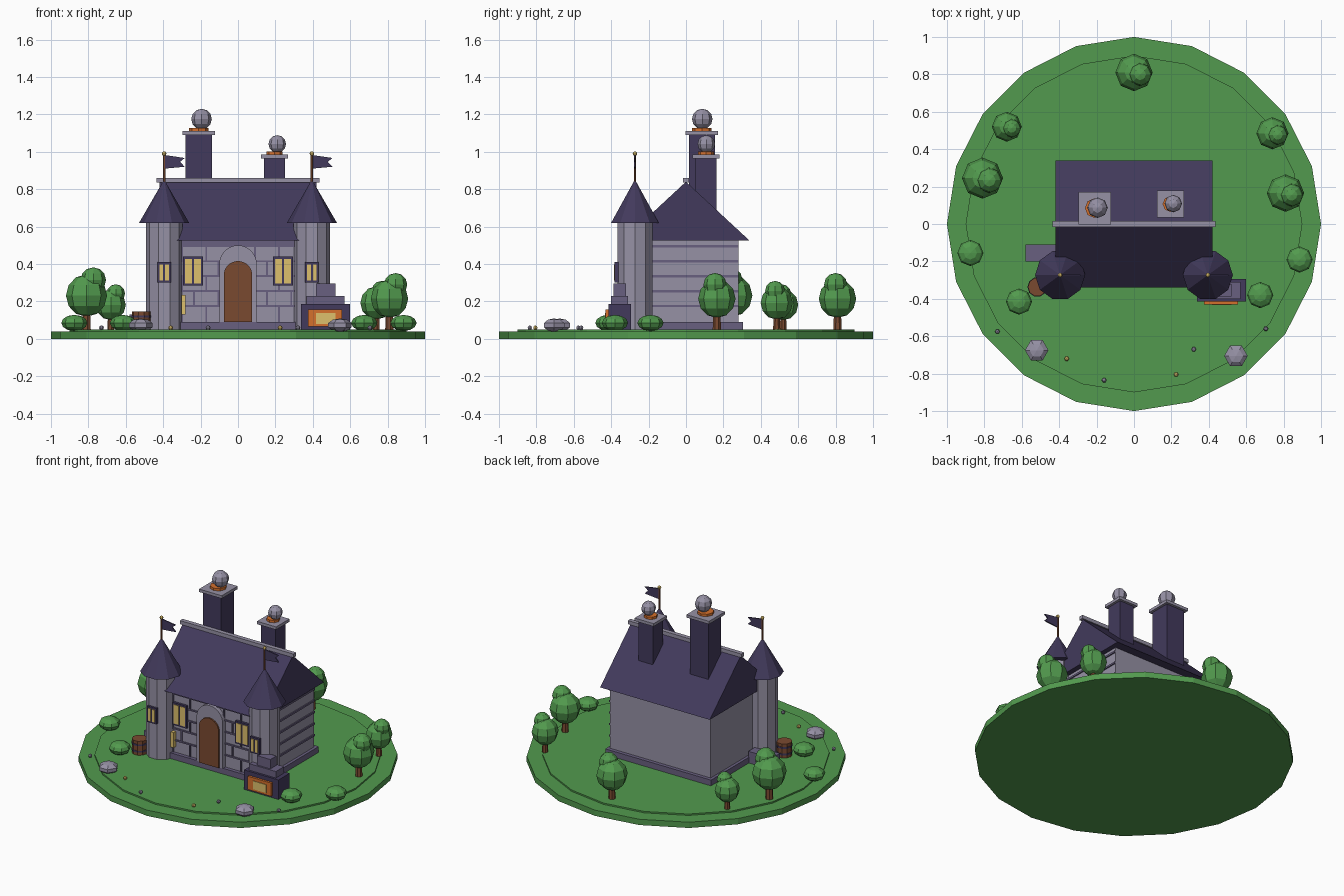
import bpy, bmesh
from math import pi, cos, sin
from mathutils import Matrix, Vector

cube = bpy.data.objects.get("Cube")
if cube:
    bpy.data.objects.remove(cube, do_unlink=True)


def material(name, code):
    rgb = [int(code[i:i + 2], 16) / 255 for i in (0, 2, 4)]
    col = [c / 12.92 if c < 0.04 else ((c + 0.055) / 1.055) ** 2.4 for c in rgb] + [1]
    m = bpy.data.materials.new(name)
    m.use_nodes = True
    m.diffuse_color = col
    m.node_tree.nodes["Principled BSDF"].inputs["Base Color"].default_value = col
    return m


STONE = material("pale stone", "9691A5")
MID = material("mauve stone", "696080")
DARK = material("dark slate", "423A5C")
GREEN = material("leaf green", "529A4E")
WOOD = material("brown wood", "7A4A30")
ORANGE = material("ember orange", "D5702C")
YELLOW = material("warm yellow", "DEC06C")


def finish(bm, name, mat):
    bmesh.ops.recalc_face_normals(bm, faces=bm.faces)
    mesh = bpy.data.meshes.new(name)
    bm.to_mesh(mesh)
    bm.free()
    mesh.materials.append(mat)
    ob = bpy.data.objects.new(name, mesh)
    bpy.context.collection.objects.link(ob)
    return ob


def box(name, mat, x, y, z):
    """Box spanning the three (low, high) ranges."""
    bm = bmesh.new()
    size = [b - a for a, b in (x, y, z)]
    mid = [(a + b) / 2 for a, b in (x, y, z)]
    bmesh.ops.create_cube(bm, size=1, matrix=Matrix.Translation(mid) @ Matrix.Diagonal(size + [1]))
    return finish(bm, name, mat)


def cone(name, mat, x, y, z0, z1, r0, r1, sides=10):
    bm = bmesh.new()
    bmesh.ops.create_cone(bm, cap_ends=True, segments=sides, radius1=r0, radius2=r1, depth=z1 - z0,
                          matrix=Matrix.Translation((x, y, (z0 + z1) / 2)) @ Matrix.Rotation(pi / 2, 4, 'Z'))
    return finish(bm, name, mat)


def ball(name, mat, x, y, z, r, rz=None, sides=8, rings=6):
    bm = bmesh.new()
    bmesh.ops.create_uvsphere(bm, u_segments=sides, v_segments=rings, radius=1,
                              matrix=Matrix.Translation((x, y, z)) @ Matrix.Diagonal((r, r, rz or r, 1))
                              @ Matrix.Rotation(pi / 2, 4, 'Z'))
    return finish(bm, name, mat)


def prism(name, mat, outline, axis, low, high):
    """Extrude an outline along x (points y,z) or y (points x,z)."""
    bm = bmesh.new()
    verts = [bm.verts.new((low, a, b) if axis == 'x' else (a, low, b)) for a, b in outline]
    face = bm.faces.new(verts)
    out = bmesh.ops.extrude_face_region(bm, geom=[face])
    step = Vector((high - low, 0, 0) if axis == 'x' else (0, high - low, 0))
    bmesh.ops.translate(bm, vec=step, verts=[v for v in out["geom"] if isinstance(v, bmesh.types.BMVert)])
    return finish(bm, name, mat)


def arch(half, z0, spring, steps=16):
    return [(-half, z0), (half, z0)] + [(half * cos(pi * i / steps), spring + half * sin(pi * i / steps))
                                        for i in range(steps + 1)]


# Ground
cone("ground_base", GREEN, 0, 0, 0, 0.04, 1, 1, 20)
cone("ground_lawn", GREEN, 0, 0, 0.04, 0.05, 0.9, 0.9, 20)

# House body and roof
box("foundation", MID, (-0.405, 0.405), (-0.305, 0.305), (0.05, 0.09))
box("house_walls", STONE, (-0.385, 0.385), (-0.28, 0.28), (0.09, 0.53))
prism("roof", DARK, [(-0.34, 0.525), (0.34, 0.525), (0, 0.84)], 'x', -0.42, 0.42)
box("ridge_beam", STONE, (-0.435, 0.435), (-0.015, 0.015), (0.835, 0.86))
box("eave_trim", MID, (-0.385, 0.385), (-0.292, -0.28), (0.5, 0.525))

# Wall joints: courses on the front and one side, staggered uprights on the front
courses = [0.09, 0.175, 0.255, 0.335, 0.415, 0.495]
for i, z in enumerate(courses[1:]):
    box("front_course", MID, (-0.385, 0.385), (-0.287, -0.28), (z - 0.005, z + 0.005))
    box("side_course", MID, (0.385, 0.393), (-0.28, 0.28), (z - 0.006, z + 0.006))
    for k in range(5):
        x = -0.3 + 0.13 * k + (0.065 if i % 2 else 0)
        box("front_joint", MID, (x - 0.005, x + 0.005), (-0.287, -0.28), (courses[i], z))

# Door in its stone arch
prism("door_arch", STONE, arch(0.1, 0.09, 0.4), 'y', -0.31, -0.28)
prism("door", WOOD, arch(0.076, 0.09, 0.34), 'y', -0.32, -0.28)


def window(name, x, z0, z1, half, wall_y):
    box(name + "_frame", DARK, (x - half, x + half), (wall_y - 0.012, wall_y + 0.012), (z0, z1))
    for s in (-1, 1):
        a, b = sorted((x + s * 0.005, x + s * (half - 0.011)))
        box(name + "_pane", YELLOW, (a, b), (wall_y - 0.016, wall_y), (z0 + 0.012, z1 - 0.012))


# Matching towers, flags and windows
for s in (-1, 1):
    x, y = s * 0.395, -0.273
    window("house_window", s * 0.24, 0.285, 0.44, 0.054, -0.285)
    cone("tower", STONE, x, y, 0.05, 0.62, 0.098, 0.098)
    cone("tower_roof", DARK, x, y, 0.62, 0.845, 0.134, 0.004)
    window("tower_window", x, 0.3, 0.41, 0.036, y - 0.096)
    cone("flag_pole", WOOD, x, y, 0.82, 0.99, 0.007, 0.007, 6)
    ball("pole_tip", YELLOW, x, y, 0.99, 0.012)
    flag = [(0, 0.91), (0.11, 0.92), (0.085, 0.946), (0.11, 0.967), (0, 0.983)]
    prism("flag", DARK, [(x + a, b) for a, b in flag], 'y', y - 0.004, y + 0.004)

# Chimneys with ember pots and smoke puffs
for x, y, half, top, puff in ((-0.21, 0.085, 0.07, 1.09, 0.055), (0.195, 0.107, 0.056, 0.965, 0.047)):
    box("chimney", DARK, (x - half, x + half), (y - half, y + half), (0.62, top))
    w = half + 0.017
    box("chimney_cap", STONE, (x - w, x + w), (y - w, y + w), (top, top + 0.02))
    cone("chimney_embers", ORANGE, x, y, top + 0.02, top + 0.036, half * 0.75, half * 0.75, 8)
    ball("smoke_puff", STONE, x + 0.015, y + 0.002, top + 0.03 + puff, puff)

# Wall lantern
box("wall_lantern", YELLOW, (-0.302, -0.28), (-0.305, -0.28), (0.13, 0.235))

# Outdoor hearth
box("hearth_body", DARK, (0.337, 0.6), (-0.415, -0.293), (0.05, 0.185))
box("hearth_hood", MID, (0.365, 0.57), (-0.4, -0.31), (0.185, 0.23))
box("hearth_stack", MID, (0.417, 0.52), (-0.388, -0.322), (0.23, 0.295))
box("hearth_fire", ORANGE, (0.375, 0.555), (-0.43, -0.41), (0.065, 0.157))
box("hearth_glow", YELLOW, (0.417, 0.52), (-0.434, -0.43), (0.08, 0.137))

# Side bench and barrel
box("side_bench", MID, (-0.58, -0.4), (-0.2, -0.11), (0.05, 0.13))
cone("barrel", WOOD, -0.517, -0.337, 0.05, 0.147, 0.05, 0.05)
for z in (0.075, 0.12):
    cone("barrel_hoop", DARK, -0.517, -0.337, z - 0.006, z + 0.006, 0.053, 0.053)

# Trees
for x, y, s in ((0, 0.81, 1), (-0.68, 0.52, 0.8), (-0.81, 0.245, 1.1), (0.74, 0.485, 0.86), (0.81, 0.165, 1)):
    cone("tree_trunk", WOOD, x, y, 0.05, 0.05 + 0.12 * s, 0.023 * s, 0.018 * s, 7)
    ball("tree_crown", GREEN, x, y, 0.05 + 0.165 * s, 0.1 * s, 0.103 * s)
    ball("tree_top", GREEN, x + 0.033 * s, y - 0.01 * s, 0.05 + 0.24 * s, 0.062 * s)

# Bushes, rocks and pebbles
for x, y in ((-0.875, -0.155), (-0.615, -0.415), (0.675, -0.38), (0.885, -0.19)):
    ball("bush", GREEN, x, y, 0.085, 0.07, 0.043)
for x, y in ((-0.52, -0.675), (0.545, -0.705)):
    ball("rock", STONE, x, y, 0.073, 0.066, 0.036, 6, 5)
for x, y in ((-0.73, -0.575), (-0.16, -0.835), (0.32, -0.67), (0.705, -0.56)):
    ball("pebble", STONE, x, y, 0.059, 0.013, None, 6, 4)
for x, y in ((-0.36, -0.72), (0.225, -0.805)):
    ball("flower", YELLOW, x, y, 0.059, 0.013, None, 6, 4)
